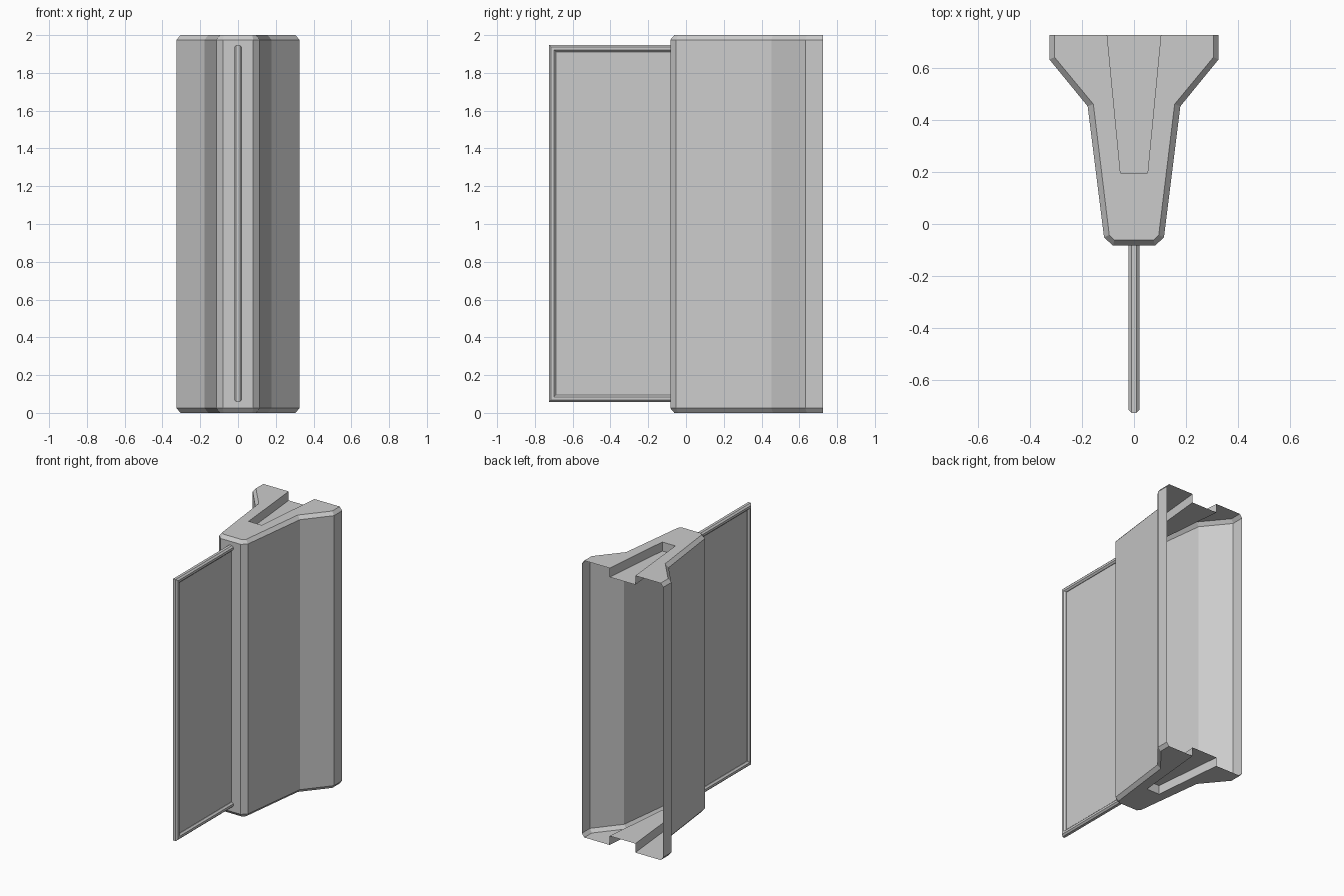
import bpy, bmesh

if "Cube" in bpy.data.objects:
    bpy.data.objects.remove(bpy.data.objects["Cube"])

H = 2.0          # total height
BACK = 0.725     # open back plane


def finish(bm, name):
    bmesh.ops.recalc_face_normals(bm, faces=bm.faces[:])
    mesh = bpy.data.meshes.new(name)
    bm.to_mesh(mesh)
    bm.free()
    obj = bpy.data.objects.new(name, mesh)
    bpy.context.collection.objects.link(obj)
    return obj


def mirrored(half):
    return half + [(-x, y) for x, y in reversed(half)]


def add_verts(bm, pts, z):
    return [bm.verts.new((x, y, z)) for x, y in pts]


def bridge(bm, a, b):
    for i in range(len(a) - 1):
        bm.faces.new((a[i], a[i + 1], b[i + 1], b[i]))


# Pillar shell: open at the back, chamfered rims, tapered recess in both caps
outer = mirrored([(0.325, BACK), (0.325, 0.632), (0.178, 0.452), (0.115, -0.052), (0.08, -0.083)])
inner = mirrored([(0.305, BACK), (0.305, 0.64), (0.156, 0.46), (0.095, -0.042), (0.076, -0.062)])
slot = mirrored([(0.103, BACK), (0.052, 0.196)])
CH, DEPTH = 0.025, 0.065

bm = bmesh.new()
rings = [add_verts(bm, p, z) for p, z in
         ((inner, 0), (outer, CH), (outer, H - CH), (inner, H))]
for lo, hi in zip(rings, rings[1:]):
    bridge(bm, lo, hi)
for rim, z, floor_z in ((rings[0], 0, DEPTH), (rings[-1], H, H - DEPTH)):
    edge = add_verts(bm, slot, z)
    floor = add_verts(bm, slot, floor_z)
    bm.faces.new(rim + edge[::-1])
    bridge(bm, edge, floor)
    bm.faces.new(floor)
finish(bm, "pillar_shell")

# Panel frame: octagonal bar swept along three sides with mitred corners
Y0, Y1, Z0, Z1 = -0.725, -0.075, 0.058, 1.948
W, R, C = 0.038, 0.021, 0.011
section = [(0, R - C), (C, R), (W - C, R), (W, R - C),
           (W, C - R), (W - C, -R), (C, -R), (0, C - R)]
bm = bmesh.new()
loops = []
for d, x in section:
    path = [(Y1, Z0 + d), (Y0 + d, Z0 + d), (Y0 + d, Z1 - d), (Y1, Z1 - d)]
    loops.append([bm.verts.new((x, y, z)) for y, z in path])
for i in range(len(loops)):
    bridge(bm, loops[i - 1], loops[i])
finish(bm, "panel_frame")

# Thin pane inside the frame
bm = bmesh.new()
bmesh.ops.create_cube(bm, size=1)
y0, z0, z1 = Y0 + W / 2, Z0 + W / 2, Z1 - W / 2
bmesh.ops.scale(bm, vec=(0.012, Y1 - y0, z1 - z0), verts=bm.verts[:])
bmesh.ops.translate(bm, vec=(0, (Y1 + y0) / 2, (z0 + z1) / 2), verts=bm.verts[:])
finish(bm, "panel_pane")
